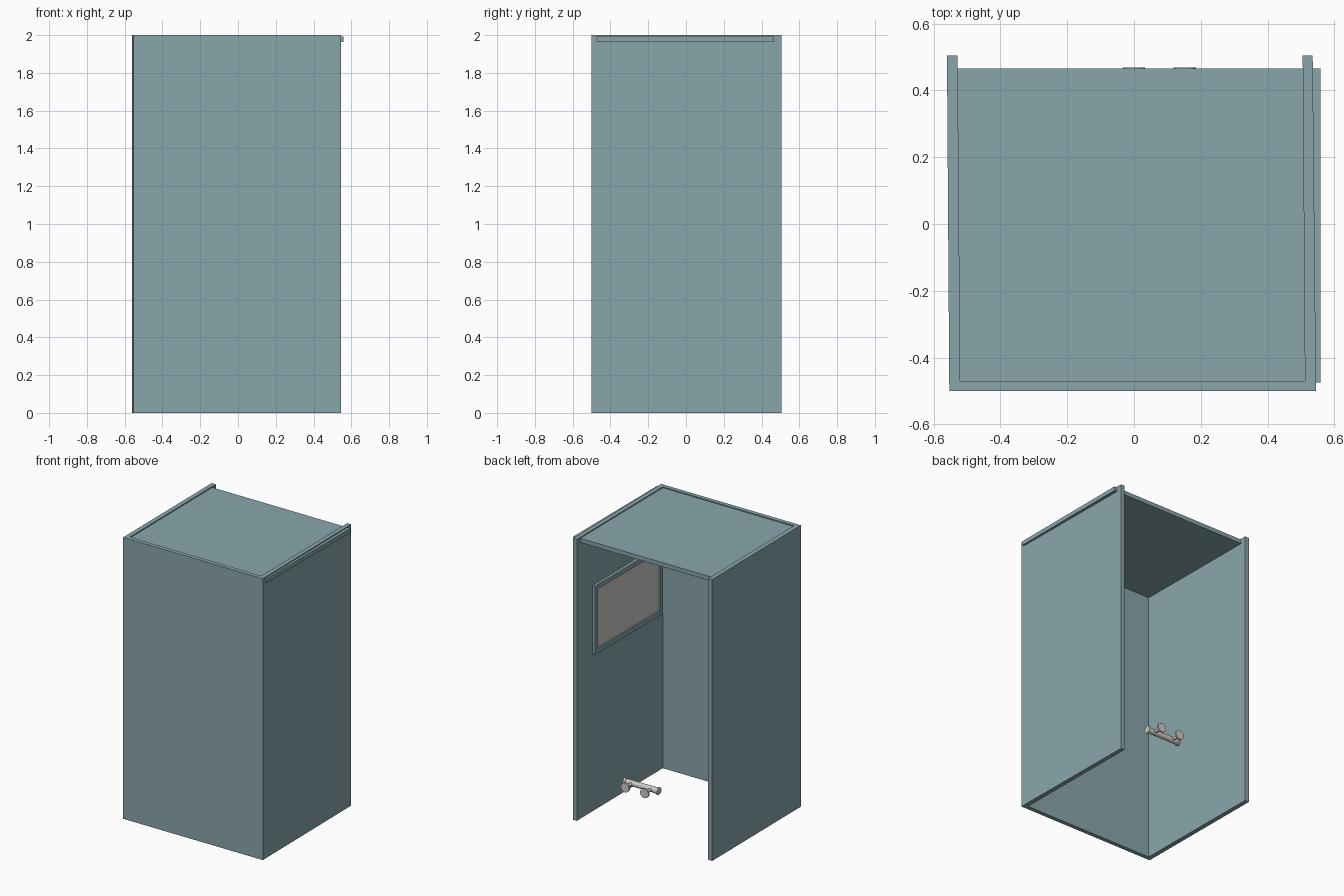
import bpy, bmesh, math
from mathutils import Matrix, Vector

cube = bpy.data.objects.get("Cube")
if cube:
    bpy.data.objects.remove(cube, do_unlink=True)


def material(name, rgb):
    m = bpy.data.materials.new(name)
    m.use_nodes = True
    m.diffuse_color = (*rgb, 1)
    bsdf = m.node_tree.nodes["Principled BSDF"]
    bsdf.inputs["Base Color"].default_value = (*rgb, 1)
    bsdf.inputs["Roughness"].default_value = 0.6
    return m


panel = material("blue_grey_panel", (0.25, 0.38, 0.41))
glass = material("pale_grey_glass", (0.60, 0.58, 0.55))
metal = material("pale_metal", (0.62, 0.59, 0.57))


def add_object(name, bm, *mats):
    bmesh.ops.recalc_face_normals(bm, faces=bm.faces)
    mesh = bpy.data.meshes.new(name)
    bm.to_mesh(mesh)
    bm.free()
    for m in mats:
        mesh.materials.append(m)
    ob = bpy.data.objects.new(name, mesh)
    bpy.context.collection.objects.link(ob)
    return ob


def prism(footprint, z0, z1):
    """Extrude a footprint of (x, y) points between two heights."""
    bm = bmesh.new()
    base = bm.faces.new([bm.verts.new((x, y, z0)) for x, y in footprint])
    top = bmesh.ops.extrude_face_region(bm, geom=[base])["geom"]
    verts = [v for v in top if isinstance(v, bmesh.types.BMVert)]
    bmesh.ops.translate(bm, verts=verts, vec=(0, 0, z1 - z0))
    bmesh.ops.recalc_face_normals(bm, faces=bm.faces)
    return bm


def rect(x0, x1, y0, y1):
    return [(x0, y0), (x1, y0), (x1, y1), (x0, y1)]


# Walls: the two side walls lean slightly off square
back, front = 0.505, -0.5
add_object("front_wall", prism(rect(-0.55, 0.54, front, -0.47), 0, 2), panel)
add_object("left_wall", prism([(0.512, front), (0.545, front), (0.535, back), (0.505, back)], 0, 2), panel)
add_object("right_wall", prism([(-0.553, front), (-0.52, front), (-0.528, back), (-0.56, back)], 0, 2), panel)

# Roof plate, passing through the left wall as a ledge
add_object("roof", prism(rect(-0.54, 0.558, -0.475, 0.465), 1.963, 1.993), panel)

# Framed pane on the inside of the left wall
bm = prism(rect(0.487, 0.513, -0.44, 0.325), 1.116, 1.605)
face = min(bm.faces, key=lambda f: f.calc_center_median().x)
bmesh.ops.inset_region(bm, faces=[face], thickness=0.047)
pane = bmesh.ops.extrude_discrete_faces(bm, faces=[face])["faces"][0]
bmesh.ops.translate(bm, verts=pane.verts, vec=(0.01, 0, 0))
pane.material_index = 1
add_object("framed_pane", bm, panel, glass)


def cylinder(name, radius, start, end):
    start, end = Vector(start), Vector(end)
    axis = end - start
    turn = axis.to_track_quat("Z", "Y").to_matrix().to_4x4()
    bm = bmesh.new()
    bmesh.ops.create_cone(bm, cap_ends=True, segments=24, radius1=radius, radius2=radius,
                          depth=axis.length, matrix=Matrix.Translation((start + end) / 2) @ turn)
    ob = add_object(name, bm, metal)
    bpy.ops.object.select_all(action="DESELECT")
    bpy.context.view_layer.objects.active = ob
    ob.select_set(True)
    bpy.ops.object.shade_smooth_by_angle(angle=math.radians(40))


# Door handle: bar, end caps, and two posts with round mounting plates
mid, half, bar_y, height = 0.076, 0.135, 0.385, 0.316
cylinder("handle_bar", 0.02, (mid - half, bar_y, height), (mid + half, bar_y, height))
for side, label in ((1, "left"), (-1, "right")):
    end, post = mid + side * half, mid + side * 0.076
    cylinder(label + "_handle_cap", 0.025, (end - side * 0.016, bar_y, height), (end, bar_y, height))
    cylinder(label + "_handle_post", 0.011, (post, bar_y, height), (post, 0.462, height))
    cylinder(label + "_handle_plate", 0.033, (post, 0.458, height), (post, 0.469, height))
